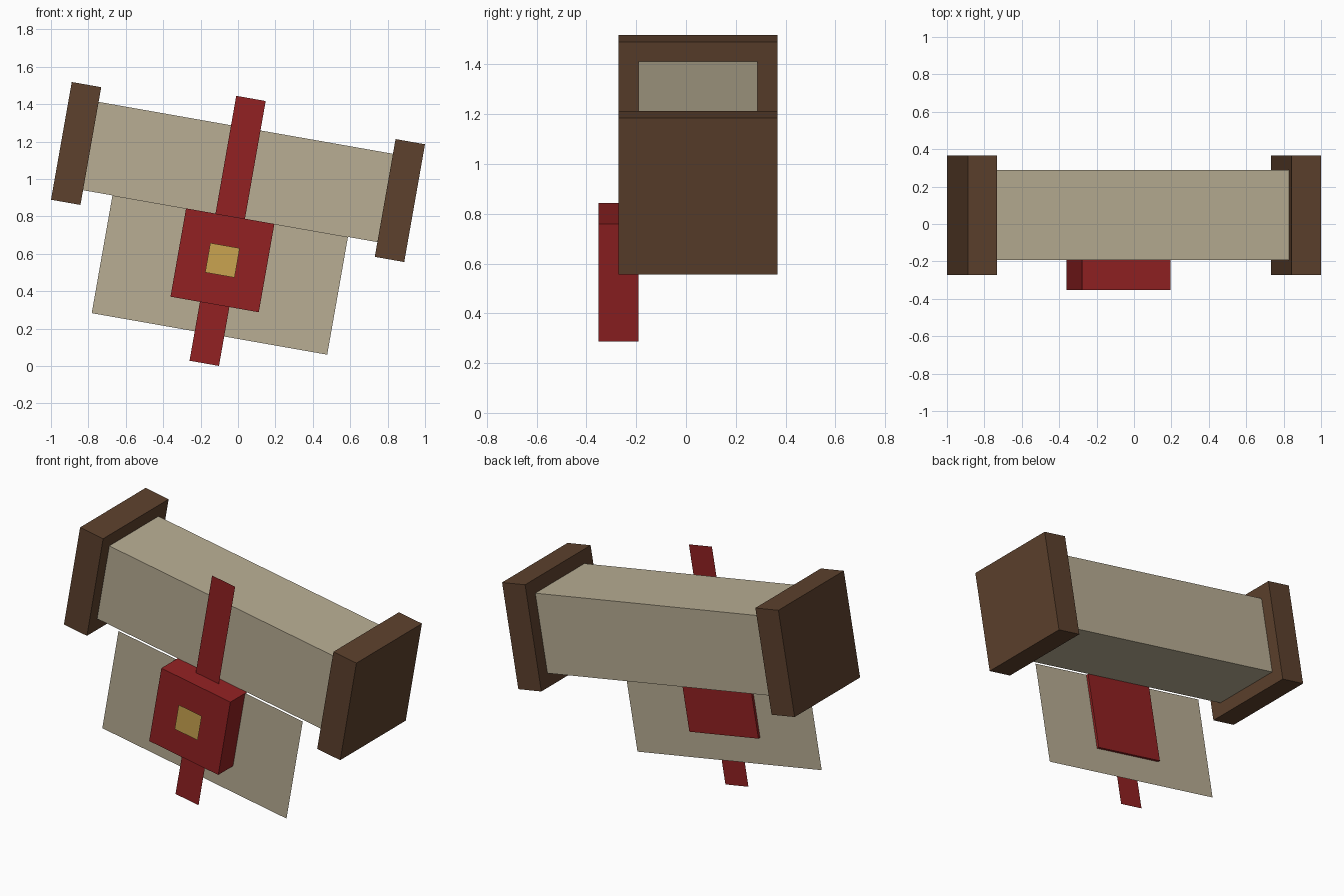
import bpy, bmesh, math
from mathutils import Matrix, Vector

if "Cube" in bpy.data.objects:
    bpy.data.objects.remove(bpy.data.objects["Cube"], do_unlink=True)

U = 0.1598                      # one modelling unit
# The whole scroll is tilted about the front-back axis
TILT = (Matrix.Translation((0, 0.3 * U, 1.037))
        @ Matrix.Rotation(math.radians(10), 4, 'Y') @ Matrix.Scale(U, 4))


def linear(c):
    c /= 255
    return c / 12.92 if c <= 0.04045 else ((c + 0.055) / 1.055) ** 2.4


def material(name, *rgb):
    colour = (*[linear(c) for c in rgb], 1)
    m = bpy.data.materials.new(name)
    m.use_nodes = True
    m.diffuse_color = colour
    bsdf = next(n for n in m.node_tree.nodes if n.type == 'BSDF_PRINCIPLED')
    bsdf.inputs["Base Color"].default_value = colour
    bsdf.inputs["Roughness"].default_value = 0.9
    return m


def finish(name, bm, mat):
    mesh = bpy.data.meshes.new(name)
    bm.to_mesh(mesh)
    bm.free()
    mesh.materials.append(mat)
    ob = bpy.data.objects.new(name, mesh)
    ob.matrix_world = TILT
    bpy.context.collection.objects.link(ob)


def box(name, centre, size, mat):
    bm = bmesh.new()
    bmesh.ops.create_cube(bm, size=1, matrix=Matrix.Translation(centre)
                          @ Matrix.Diagonal((*size, 1)))
    finish(name, bm, mat)


def sheet(name, y, z, width, height, mat):
    """Paper-thin upright rectangle facing the front."""
    bm = bmesh.new()
    corners = [(-1, -1), (1, -1), (1, 1), (-1, 1)]
    bm.faces.new([bm.verts.new(Vector((sx * width / 2, y, z + sz * height / 2)))
                  for sx, sz in corners])
    finish(name, bm, mat)


parchment = material("parchment", 185, 174, 148)
wood = material("dark wood", 93, 65, 45)
red = material("seal red", 146, 33, 34)
gold = material("gold", 202, 164, 80)

# Rolled parchment and its two end caps
box("scroll_roll", (0, 0, 0), (10, 3, 3), parchment)
for side, sx in (("left", 1), ("right", -1)):
    box(f"{side}_end_cap", (sx * 5.5, 0, 0), (1, 4, 4), wood)

# Hanging page, ribbon, and seal with its emblem
sheet("hanging_page", -1.6, -3.5, 8, 4, parchment)
sheet("ribbon", -1.8, -2, 1, 9, red)
box("seal", (0, -2, -3), (3, 1, 3), red)
sheet("seal_emblem", -2.6, -3, 1, 1, gold)
